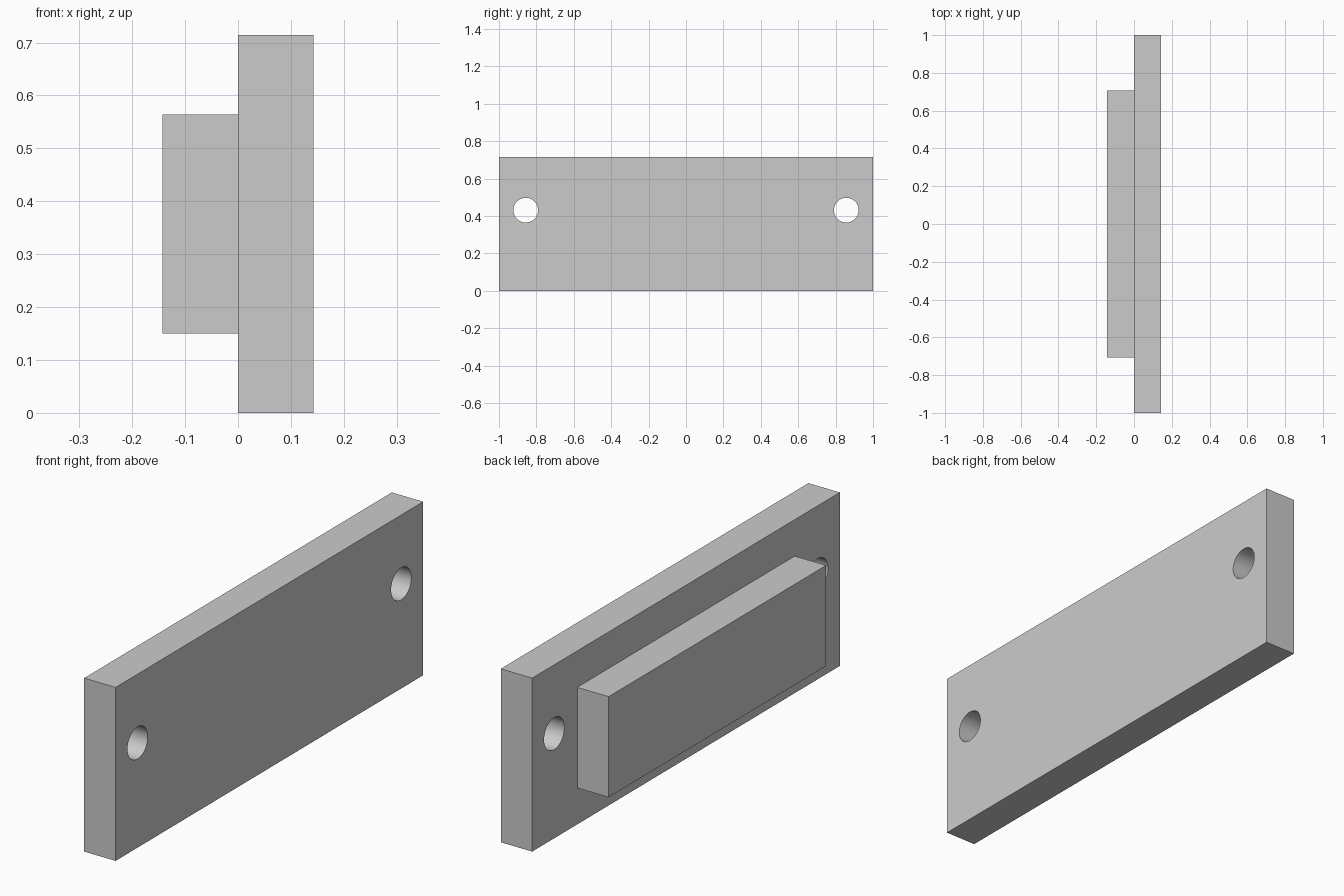
import bpy
import math

THICK = 0.143      # thickness of both the plate and the block
HEIGHT = 0.714

if "Cube" in bpy.data.objects:
    bpy.data.objects.remove(bpy.data.objects["Cube"], do_unlink=True)

grey = bpy.data.materials.new("plain grey")
grey.use_nodes = True
colour = (0.6, 0.6, 0.6, 1)
grey.diffuse_color = colour
grey.node_tree.nodes["Principled BSDF"].inputs["Base Color"].default_value = colour


def box(name, centre, size):
    bpy.ops.mesh.primitive_cube_add(size=1, location=centre)
    ob = bpy.context.object
    ob.name = name
    ob.scale = size
    bpy.ops.object.transform_apply(location=False, rotation=False, scale=True)
    ob.data.materials.append(grey)
    return ob


# Raised block on the right-hand side of the plate
box("raised_block", (-THICK / 2, 0, HEIGHT / 2), (THICK, 1.414, 0.414))

# Mounting plate
plate = box("mounting_plate", (THICK / 2, 0, HEIGHT / 2), (THICK, 2, HEIGHT))

# Two bolt holes, one near each end
for side in (-1, 1):
    bpy.ops.mesh.primitive_cylinder_add(
        vertices=64, radius=0.066, depth=THICK * 2,
        location=(THICK / 2, side * 0.857, 0.431), rotation=(0, math.pi / 2, 0))
    cutter = bpy.context.object
    cutter.name = "hole_cutter"
    cutter.hide_render = True
    cutter.data.materials.append(grey)
    bpy.ops.object.select_all(action="DESELECT")
    plate.select_set(True)
    bpy.context.view_layer.objects.active = plate
    cut = plate.modifiers.new("bolt hole", "BOOLEAN")
    cut.operation = "DIFFERENCE"
    cut.solver = "EXACT"
    cut.object = cutter
    bpy.ops.object.modifier_apply(modifier=cut.name)
    bpy.data.objects.remove(cutter, do_unlink=True)

# Round hole walls, crisp plate edges
bpy.ops.object.shade_smooth_by_angle(angle=math.radians(30))
